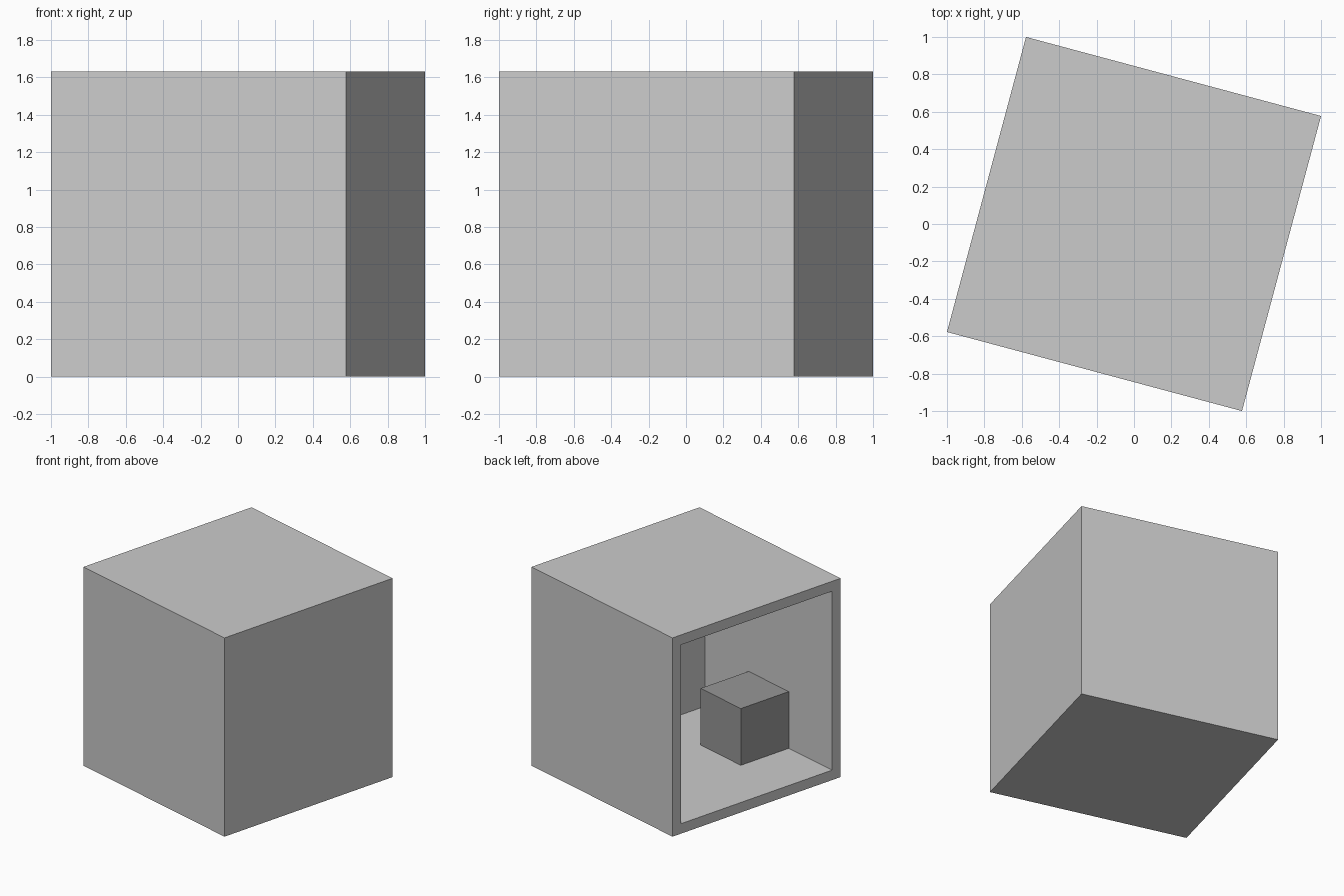
import bpy
from math import radians
from mathutils import Matrix

if "Cube" in bpy.data.objects:
    bpy.data.objects.remove(bpy.data.objects["Cube"])

SIDE = 1.633            # outer cube edge
WALL = 0.0817           # shell thickness
CAV = SIDE - 2 * WALL   # cavity edge
TURN = Matrix.Rotation(radians(-15), 4, 'Z')


def box(name, size, center):
    """Cube of given edge, placed in the turned frame of the model."""
    bpy.ops.mesh.primitive_cube_add(size=1)
    ob = bpy.context.object
    ob.name = name
    ob.data.transform(TURN @ Matrix.Translation(center) @ Matrix.Diagonal((*size, 1)))
    return ob


# outer shell, open on its left side with a double-thickness wall opposite
shell = box("outer_box", (SIDE,) * 3, (0, 0, SIDE / 2))
pad = 0.2
cutter = box("cavity_cutter", (CAV + pad, CAV, CAV), (-WALL - pad / 2, 0, SIDE / 2))
cutter.hide_render = True
cutter.hide_viewport = True
cut = shell.modifiers.new("cavity", 'BOOLEAN')
cut.operation = 'DIFFERENCE'
cut.solver = 'EXACT'
cut.object = cutter

# small darker block resting on the floor against the inner front wall
B = 0.466
block = box("inner_block", (B,) * 3, (-WALL, -CAV / 2 + B / 2, WALL + B / 2))
dark = bpy.data.materials.new("dark_grey")
dark.diffuse_color = (0.31, 0.31, 0.31, 1)
dark.use_nodes = True
dark.node_tree.nodes["Principled BSDF"].inputs["Base Color"].default_value = dark.diffuse_color
block.data.materials.append(dark)
